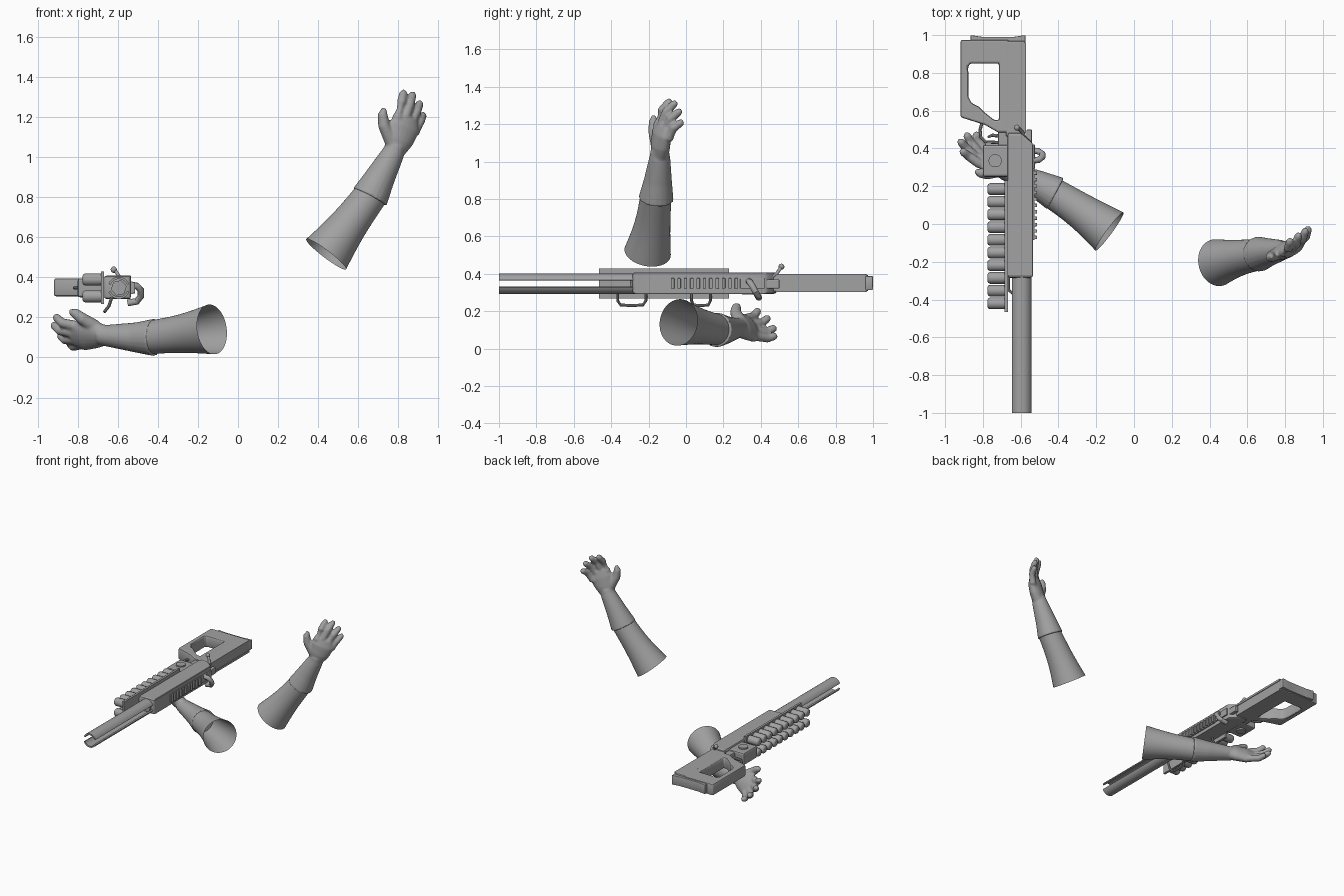
import bpy, bmesh, math
from mathutils import Vector

cube = bpy.data.objects.get("Cube")
if cube:
    bpy.data.objects.remove(cube, do_unlink=True)

grey = bpy.data.materials.new("plain_grey")
grey.use_nodes = True
grey.diffuse_color = (0.36, 0.36, 0.36, 1)
grey.node_tree.nodes["Principled BSDF"].inputs["Base Color"].default_value = (0.36, 0.36, 0.36, 1)


def finish(name, bm, smooth=True, bevel=0):
    """Turn a bmesh into a linked, shaded object."""
    bmesh.ops.remove_doubles(bm, verts=bm.verts, dist=1e-5)
    bmesh.ops.recalc_face_normals(bm, faces=bm.faces)
    mesh = bpy.data.meshes.new(name)
    bm.to_mesh(mesh)
    bm.free()
    mesh.materials.clear()
    mesh.materials.append(grey)
    obj = bpy.data.objects.new(name, mesh)
    bpy.context.collection.objects.link(obj)
    if smooth:
        bpy.ops.object.select_all(action='DESELECT')
        obj.select_set(True)
        bpy.context.view_layer.objects.active = obj
        bpy.ops.object.shade_smooth_by_angle(angle=math.radians(40))
    if bevel:
        mod = obj.modifiers.new("bevel", 'BEVEL')
        mod.width = bevel
        mod.segments = 2
    return obj


def loft(bm, path, radii, side=(0.3, 0.2, 0.9), sides=12, caps=True):
    """Add a tube along path; each radius is a number or a (side, other) pair."""
    pts = [Vector(p) for p in path]
    rings = []
    for i, p in enumerate(pts):
        t = (pts[min(i + 1, len(pts) - 1)] - pts[max(i - 1, 0)]).normalized()
        u = Vector(side)
        u = (u - t * u.dot(t)).normalized()
        v = t.cross(u)
        r = radii[i] if isinstance(radii, (list, tuple)) else radii
        ru, rv = r if isinstance(r, tuple) else (r, r)
        ring = []
        for k in range(sides):
            a = math.tau * k / sides
            ring.append(bm.verts.new(p + u * ru * math.cos(a) + v * rv * math.sin(a)))
        rings.append(ring)
    for a, b in zip(rings, rings[1:]):
        for k in range(sides):
            j = (k + 1) % sides
            bm.faces.new((a[k], a[j], b[j], b[k]))
    if caps:
        bm.faces.new(rings[0][::-1])
        bm.faces.new(rings[-1])


def tube(name, path, radii, **kw):
    bm = bmesh.new()
    loft(bm, path, radii, **kw)
    return finish(name, bm)


def box(name, x, y, z, bevel=0.0):
    bm = bmesh.new()
    bmesh.ops.create_cube(bm, size=1)
    for v in bm.verts:
        v.co = [lo + (c + 0.5) * (hi - lo) for c, (lo, hi) in zip(v.co, (x, y, z))]
    return finish(name, bm, False, bevel)


def plate(name, outlines, z0, z1, bevel=0.0):
    """Extrude flat outlines (inner ones are holes) between two heights."""
    curve = bpy.data.curves.new(name, 'CURVE')
    curve.dimensions = '2D'
    curve.fill_mode = 'BOTH'
    curve.extrude = (z1 - z0) / 2
    for outline in outlines:
        s = curve.splines.new('POLY')
        s.points.add(len(outline) - 1)
        for p, (x, y) in zip(s.points, outline):
            p.co = (x, y, 0, 1)
        s.use_cyclic_u = True
    tmp = bpy.data.objects.new(name + "_outline", curve)
    bpy.context.collection.objects.link(tmp)
    dg = bpy.context.evaluated_depsgraph_get()
    mesh = bpy.data.meshes.new_from_object(tmp.evaluated_get(dg))
    bm = bmesh.new()
    bm.from_mesh(mesh)
    bmesh.ops.translate(bm, verts=bm.verts, vec=(0, 0, (z0 + z1) / 2))
    bpy.data.objects.remove(tmp, do_unlink=True)
    bpy.data.meshes.remove(mesh)
    return finish(name, bm, False, bevel)


# Arms: open sleeve, then gauntlet, palm and fingers fused together
def arm(name, sleeve, glove, palm, across, thumb, fingers, curl):
    obj = tube(name + "_sleeve", sleeve, [0.127, 0.094, 0.084], sides=20, caps=False)
    obj.modifiers.new("round", 'SUBSURF').levels = 2
    bm = bmesh.new()
    loft(bm, glove, [0.094, 0.075, 0.056, 0.05], sides=20)
    loft(bm, palm, [(0.045, 0.043), (0.075, 0.046), (0.085, 0.04), (0.06, 0.025)],
         side=across, sides=20)
    loft(bm, thumb, [0.036, 0.03, 0.025, 0.012])
    for base, tip in fingers:
        base, tip, bend = Vector(base), Vector(tip), Vector(curl)
        root = base + (Vector(palm[1]) - base) * 0.35
        path = [root, base, base.lerp(tip, 0.5) + bend, base.lerp(tip, 0.88) + bend * 0.3, tip]
        loft(bm, path, [0.025, 0.026, 0.024, 0.021, 0.012])
    hand = finish(name + "_gloved_hand", bm)
    fuse = hand.modifiers.new("fuse", 'REMESH')
    fuse.mode = 'VOXEL'
    fuse.voxel_size = 0.007
    fuse.use_smooth_shade = True
    soften = hand.modifiers.new("soften", 'SMOOTH')
    soften.factor = 0.5
    soften.iterations = 3


arm("right_arm",
    [(-0.13, -0.04, 0.14), (-0.28, 0.07, 0.118), (-0.44, 0.17, 0.1)],
    [(-0.415, 0.16, 0.1), (-0.51, 0.21, 0.1), (-0.64, 0.265, 0.108), (-0.69, 0.285, 0.112)],
    [(-0.64, 0.265, 0.11), (-0.71, 0.3, 0.115), (-0.78, 0.335, 0.11), (-0.83, 0.36, 0.11)],
    (0.2, 0.45, -0.8),
    [(-0.71, 0.285, 0.15), (-0.78, 0.265, 0.195), (-0.815, 0.27, 0.222), (-0.84, 0.28, 0.23)],
    [((-0.82, 0.32, 0.16), (-0.915, 0.39, 0.21)), ((-0.835, 0.35, 0.125), (-0.925, 0.445, 0.17)),
     ((-0.82, 0.375, 0.09), (-0.89, 0.48, 0.115)), ((-0.785, 0.38, 0.065), (-0.84, 0.485, 0.072))],
    (-0.01, 0.005, -0.013))
arm("left_arm",
    [(0.44, -0.205, 0.515), (0.55, -0.178, 0.66), (0.67, -0.16, 0.82)],
    [(0.658, -0.16, 0.8), (0.71, -0.15, 0.9), (0.775, -0.14, 1.02), (0.79, -0.14, 1.06)],
    [(0.775, -0.14, 1.01), (0.805, -0.137, 1.085), (0.83, -0.13, 1.15), (0.845, -0.122, 1.2)],
    (0.8, 0.4, -0.4),
    [(0.77, -0.15, 1.07), (0.728, -0.172, 1.16), (0.722, -0.175, 1.215), (0.73, -0.172, 1.245)],
    [((0.795, -0.15, 1.2), (0.828, -0.08, 1.33)), ((0.835, -0.13, 1.2), (0.873, -0.05, 1.32)),
     ((0.865, -0.11, 1.17), (0.91, -0.025, 1.275)), ((0.885, -0.09, 1.13), (0.925, -0.015, 1.215))],
    (0.005, -0.014, 0.008))

# Split barrel: two facing half shells
CX, CZ = -0.595, 0.347
for name, sign in (("barrel_upper_shell", 1), ("barrel_lower_shell", -1)):
    bm = bmesh.new()
    arc = [math.radians(21 + 138 * i / 14) for i in range(15)]
    section = [(r * math.cos(a), r * math.sin(a) * sign)
               for r, angles in ((0.055, arc), (0.044, arc[::-1])) for a in angles]
    ends = [[bm.verts.new((CX + x, y, CZ + z)) for x, z in section] for y in (-1, -0.27)]
    n = len(section)
    for k in range(n):
        j = (k + 1) % n
        bm.faces.new((ends[0][k], ends[0][j], ends[1][j], ends[1][k]))
    for end in ends:
        for k in range(14):
            bm.faces.new((end[k], end[k + 1], end[n - 2 - k], end[n - 1 - k]))
    finish(name, bm)

# Receiver with ribbed vent along its top edge
plate("receiver", [[(-0.67, -0.285), (-0.535, -0.285), (-0.535, 0.43), (-0.6, 0.485),
                    (-0.67, 0.485)]], 0.292, 0.408, 0.014)
tube("barrel_socket", [(CX, -0.3, CZ), (CX, -0.28, CZ)], 0.04, sides=6)
box("vent_base", (-0.54, -0.527), (-0.085, 0.285), (0.316, 0.38))
for i in range(11):
    y = -0.08 + i * 0.034
    box("vent_rib", (-0.53, -0.513), (y, y + 0.018), (0.32, 0.376), 0.003)
box("bolt_cover", (-0.54, -0.525), (0.29, 0.42), (0.32, 0.375), 0.004)

# Shell carrier: backing plate with two rows of rounds
box("carrier_plate", (-0.685, -0.668), (-0.465, 0.23), (0.267, 0.428))
for z in (0.305, 0.389):
    for i in range(10):
        y = -0.42 + i * 0.0672
        tube("shell", [(-0.675, y, z), (-0.762, y, z), (-0.772, y, z), (-0.776, y, z)],
             [0.031, 0.031, 0.026, 0.018], sides=14)

# Action body, trigger and guard
box("action_body", (-0.8, -0.66), (0.25, 0.42), (0.3, 0.395), 0.012)
box("action_neck", (-0.72, -0.65), (0.4, 0.53), (0.31, 0.385), 0.008)
tube("action_pin", [(-0.735, 0.335, 0.29), (-0.735, 0.335, 0.405)], 0.035, sides=16)
tube("trigger_guard", [(-0.7, 0.43, CZ), (-0.785, 0.435, CZ), (-0.812, 0.46, CZ),
                       (-0.815, 0.5, CZ), (-0.8, 0.55, CZ)], 0.009, sides=8)
tube("trigger", [(-0.71, 0.465, CZ), (-0.75, 0.47, CZ), (-0.775, 0.46, CZ)],
     [0.01, 0.009, 0.006], sides=8)

# Stock: open frame, long spine and butt pad
plate("stock_frame",
      [[(-0.918, 0.975), (-0.66, 0.975), (-0.66, 0.485), (-0.72, 0.485), (-0.79, 0.525),
        (-0.918, 0.565)],
       [(-0.865, 0.85), (-0.715, 0.85), (-0.715, 0.55), (-0.74, 0.55), (-0.79, 0.59),
        (-0.82, 0.62), (-0.86, 0.64), (-0.875, 0.67), (-0.878, 0.835)]], 0.305, 0.395, 0.012)
box("stock_spine", (-0.678, -0.577), (0.46, 0.97), (0.302, 0.398), 0.01)
for z in (0.31, 0.39):
    box("spine_rib", (-0.6, -0.572), (0.48, 0.96), (z - 0.008, z + 0.008))
plate("butt_pad", [[(-0.865, 0.96), (-0.575, 0.96), (-0.575, 1.0), (-0.64, 0.99),
                    (-0.8, 0.99), (-0.865, 1.0)]], 0.313, 0.387, 0.004)

# Levers, bolt handle and sling loops
tube("bolt_handle", [(-0.54, 0.335, 0.36), (-0.505, 0.34, 0.357), (-0.485, 0.355, 0.335),
                     (-0.485, 0.37, 0.305), (-0.505, 0.385, 0.28), (-0.55, 0.39, 0.272)],
     0.017, sides=12)
tube("latch_lever", [(-0.57, 0.44, 0.37), (-0.59, 0.485, 0.4), (-0.61, 0.505, 0.43)], 0.009)
bm = bmesh.new()
bmesh.ops.create_uvsphere(bm, u_segments=14, v_segments=8, radius=0.016)
bmesh.ops.translate(bm, verts=bm.verts, vec=(-0.62, 0.51, 0.438))
finish("latch_knob", bm)
box("latch_block", (-0.57, -0.54), (0.42, 0.5), (0.32, 0.37), 0.006)
for y, half in ((-0.29, 0.075), (0.08, 0.05)):
    path = [(-0.63, -half, 0.3), (-0.645, -half, 0.255), (-0.663, -half * 0.8, 0.233),
            (-0.665, 0, 0.23), (-0.663, half * 0.8, 0.233), (-0.645, half, 0.255),
            (-0.63, half, 0.3)]
    tube("sling_loop", [(x, y + dy, z) for x, dy, z in path], 0.008, side=(1, 0.1, 0.1), sides=8)
